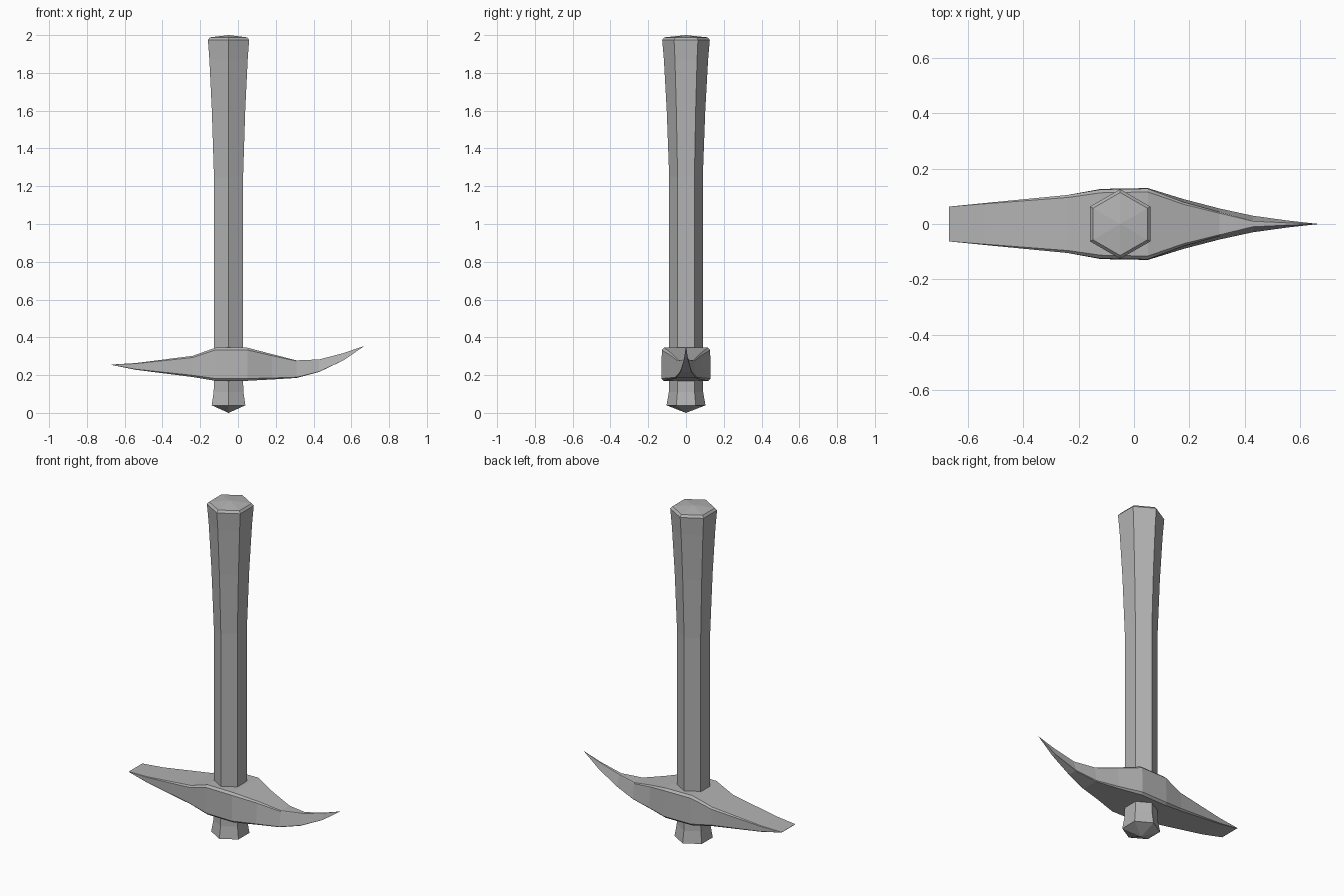
import bpy, bmesh, math

if "Cube" in bpy.data.objects:
    bpy.data.objects.remove(bpy.data.objects["Cube"])

metal = bpy.data.materials.new("plain grey")
metal.diffuse_color = (0.45, 0.45, 0.45, 1)
metal.use_nodes = True
metal.node_tree.nodes["Principled BSDF"].inputs["Base Color"].default_value = metal.diffuse_color


def loft(name, rings):
    """Skin a list of equal-length point rings, cap the ends, weld collapsed points."""
    bm = bmesh.new()
    rows = [[bm.verts.new(p) for p in ring] for ring in rings]
    n = len(rows[0])
    for a, b in zip(rows, rows[1:]):
        for i in range(n):
            j = (i + 1) % n
            bm.faces.new((a[i], a[j], b[j], b[i]))
    bm.faces.new(rows[0])
    bm.faces.new(rows[-1])
    bmesh.ops.remove_doubles(bm, verts=bm.verts, dist=0.0005)
    bmesh.ops.recalc_face_normals(bm, faces=bm.faces)
    me = bpy.data.meshes.new(name)
    bm.to_mesh(me)
    bm.free()
    me.materials.append(metal)
    ob = bpy.data.objects.new(name, me)
    bpy.context.collection.objects.link(ob)
    return ob


# hexagonal handle: (z, radius), corners pointing along y
handle = [(0.0, 0.0), (0.04, 0.103), (0.11, 0.091), (0.17, 0.089), (1.25, 0.089),
          (1.6, 0.102), (1.87, 0.117), (1.975, 0.126), (1.988, 0.114), (2.0, 0.0)]
loft("handle", [[(-0.05 + r * math.sin(k * math.pi / 3), r * math.cos(k * math.pi / 3), z)
                 for k in range(6)] for z, r in handle])

# pick head: (x, z bottom, z top, half width at bottom, half width at top, chamfer)
head = [(-0.67, 0.254, 0.256, 0.063, 0.063, 0.0),
        (-0.54, 0.228, 0.264, 0.076, 0.076, 0.003),
        (-0.24, 0.190, 0.302, 0.105, 0.105, 0.009),
        (-0.12, 0.170, 0.345, 0.127, 0.125, 0.012),
        (0.05, 0.170, 0.345, 0.130, 0.128, 0.012),
        (0.18, 0.177, 0.311, 0.090, 0.079, 0.008),
        (0.31, 0.185, 0.278, 0.056, 0.043, 0.004),
        (0.43, 0.217, 0.283, 0.030, 0.012, 0.002),
        (0.56, 0.279, 0.317, 0.012, 0.004, 0.0),
        (0.67, 0.355, 0.355, 0.0, 0.0, 0.0)]


def section(x, zb, zt, wb, wt, c):
    half = [(wb - c, zb), (wb, zb + c), (wt, zt - c), (wt - c, zt)]
    return [(x, y, z) for y, z in half] + [(x, -y, z) for y, z in reversed(half)]


loft("pick_head", [section(*s) for s in head])
